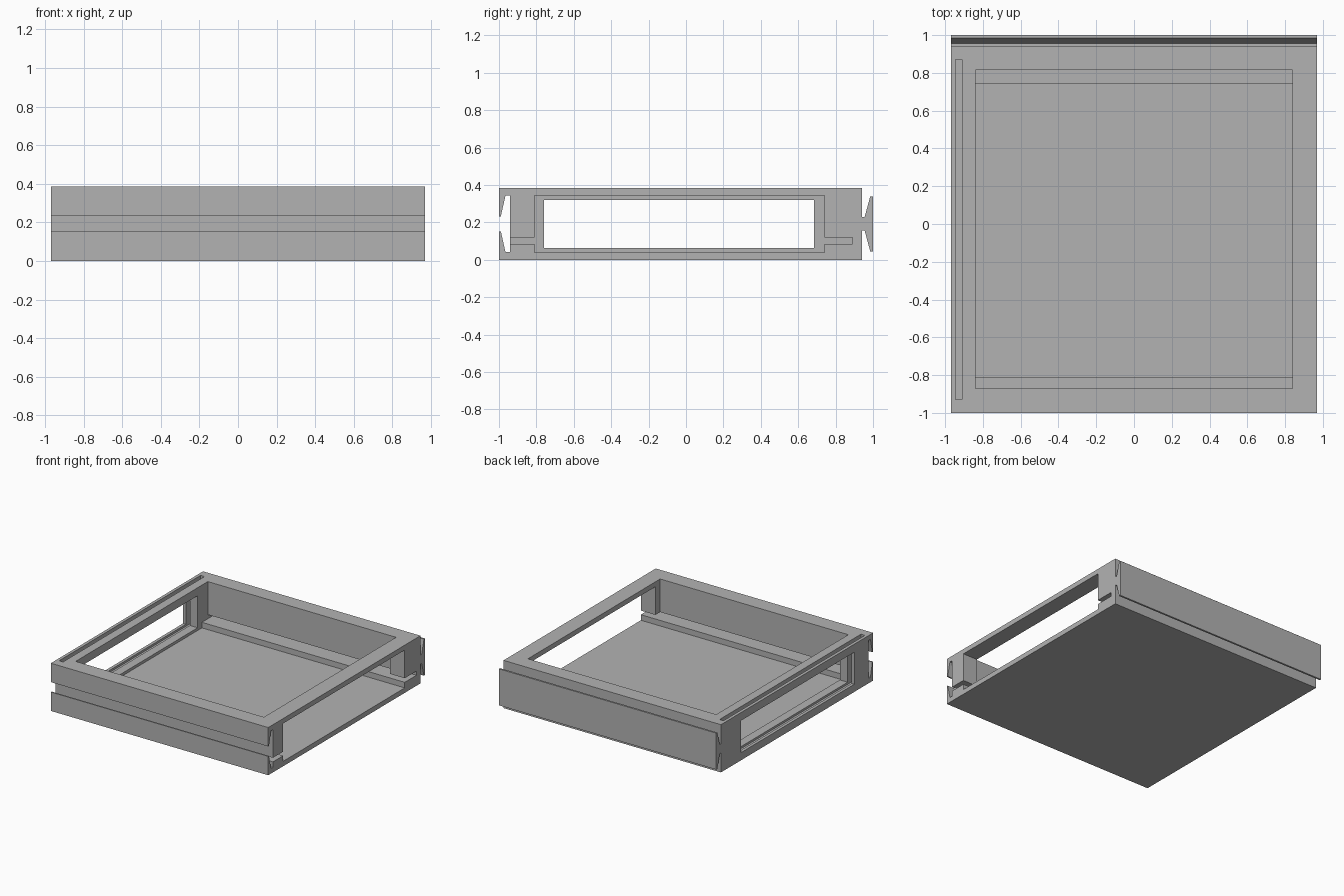
import bpy, bmesh

if "Cube" in bpy.data.objects:
    bpy.data.objects.remove(bpy.data.objects["Cube"], do_unlink=True)

# Single flat colour
grey = bpy.data.materials.new("plain grey")
grey.use_nodes = True
colour = (0.45, 0.45, 0.45, 1)
grey.diffuse_color = colour
grey.node_tree.nodes["Principled BSDF"].inputs["Base Color"].default_value = colour

HALF = 0.97      # half width in x
HEIGHT = 0.385
MID = HEIGHT / 2
INNER = 0.84     # half width of the top opening


def extrude_profile(name, profile, x0, x1):
    """Extrude a closed (y, z) outline along x."""
    bm = bmesh.new()
    face = bm.faces.new([bm.verts.new((x0, y, z)) for y, z in profile])
    moved = bmesh.ops.extrude_face_region(bm, geom=[face])["geom"]
    verts = [v for v in moved if isinstance(v, bmesh.types.BMVert)]
    bmesh.ops.translate(bm, verts=verts, vec=(x1 - x0, 0, 0))
    bmesh.ops.recalc_face_normals(bm, faces=bm.faces[:])
    mesh = bpy.data.meshes.new(name)
    bm.to_mesh(mesh)
    bm.free()
    obj = bpy.data.objects.new(name, mesh)
    bpy.context.collection.objects.link(obj)
    mesh.materials.append(grey)
    return obj


def box(name, x, y, z):
    outline = [(y[0], z[0]), (y[1], z[0]), (y[1], z[1]), (y[0], z[1])]
    return extrude_profile(name, outline, *x)


def mirrored(half):
    """Complete an upper half outline by mirroring it about mid height."""
    return ([(y, MID + h) for y, h in half]
            + [(y, MID - h) for y, h in reversed(half)])


# Tray body with a dovetail groove along its front
groove = mirrored([(-1, 0.04), (-0.99, 0.04), (-0.965, 0.152), (-0.94, 0.152)])
upper, lower = groove[:4], groove[4:]
outline = ([(-1, HEIGHT)] + upper + lower
           + [(-1, 0), (0.94, 0), (0.94, HEIGHT)])
tray = extrude_profile("tray_body", outline, -HALF, HALF)

# Openings and panel slots
cutters = [
    box("top_opening_cutter", (-INNER, INNER), (-0.87, 0.815), (0.085, 0.5)),
    box("floor_recess_cutter", (-INNER, 0.9), (-0.81, 0.74), (0.04, 0.2)),
    box("right_opening_cutter", (0.8, 1.1), (-0.81, 0.74), (0.04, 0.345)),
    box("left_window_cutter", (-1.1, -0.8), (-0.76, 0.685), (0.062, 0.32)),
    box("floor_panel_slot_cutter", (-INNER, 1.1), (-0.945, 0.89), (0.085, 0.118)),
    box("side_panel_slot_cutter", (-0.945, -0.91), (-0.93, 0.872), (0.045, 0.5)),
]
for cutter in cutters:
    mod = tray.modifiers.new(cutter.name, 'BOOLEAN')
    mod.operation = 'DIFFERENCE'
    mod.solver = 'EXACT'
    mod.object = cutter
    cutter.hide_render = True

# Apply the cuts, then drop the cutters
bpy.context.view_layer.update()
graph = bpy.context.evaluated_depsgraph_get()
cut_mesh = bpy.data.meshes.new_from_object(tray.evaluated_get(graph))
tray.modifiers.clear()
tray.data = cut_mesh
for cutter in cutters:
    bpy.data.objects.remove(cutter, do_unlink=True)

# Dovetail rail along the back
extrude_profile(
    "back_rail",
    mirrored([(0.94, 0.036), (0.955, 0.036), (0.985, 0.147), (1, 0.147)]),
    -HALF, HALF)
